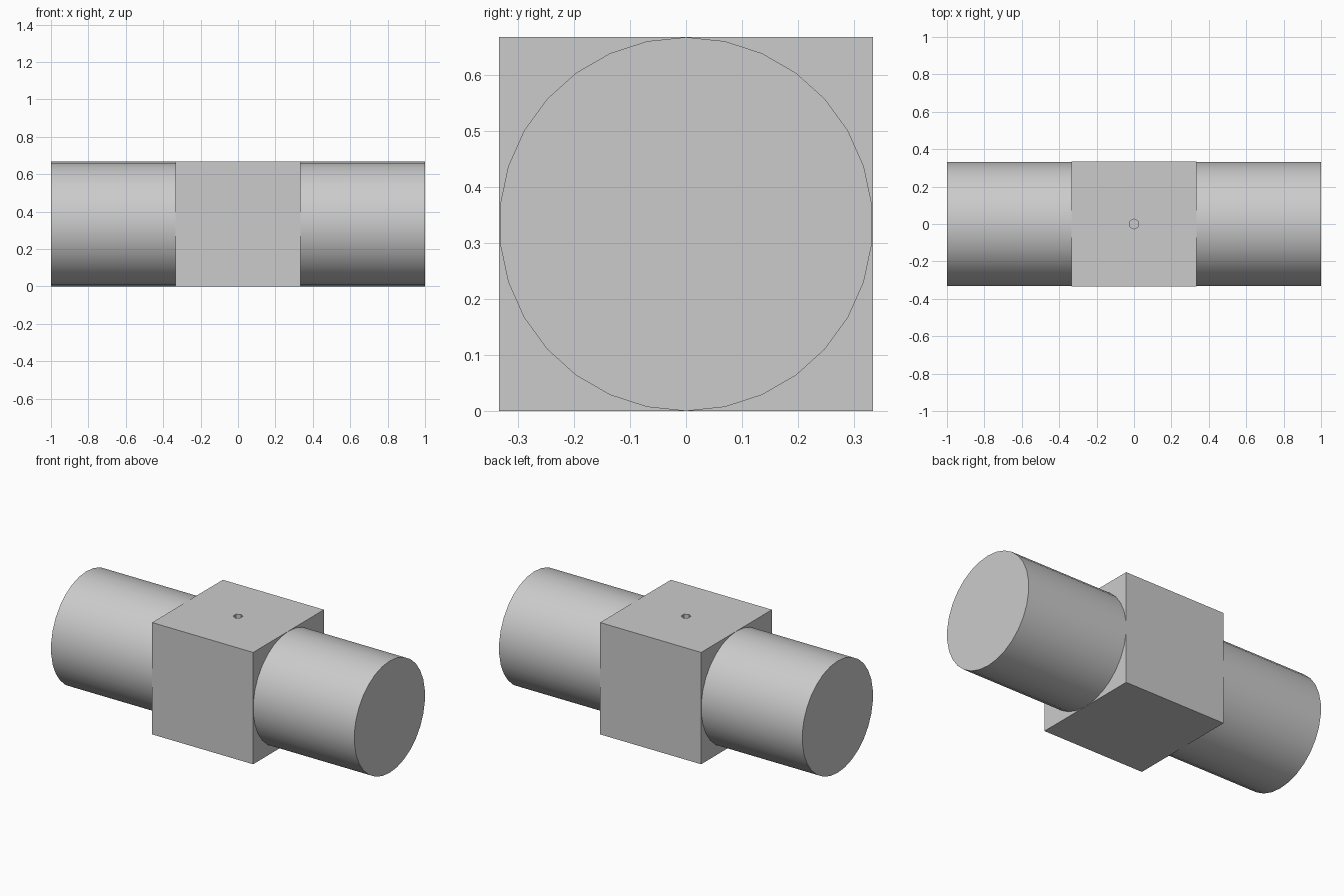
import bpy
import math

HALF = 1 / 3        # half the block width, also the shaft radius
OVERLAP = 0.01      # how far each shaft sinks into the block

old = bpy.data.objects.get("Cube")
if old:
    bpy.data.objects.remove(old, do_unlink=True)

# Single grey material
grey = bpy.data.materials.new("plain grey")
grey.use_nodes = True
colour = (0.6, 0.6, 0.6, 1)
grey.diffuse_color = colour
grey.node_tree.nodes["Principled BSDF"].inputs["Base Color"].default_value = colour


def finish(name):
    obj = bpy.context.active_object
    obj.name = name
    obj.data.materials.append(grey)
    return obj


# Central block
bpy.ops.mesh.primitive_cube_add(size=2 * HALF, location=(0, 0, HALF))
block = finish("centre_block")

# Small six-sided blind hole in the top of the block
bpy.ops.mesh.primitive_cylinder_add(vertices=6, radius=0.027, depth=2 * HALF,
                                    location=(0, 0, 2 * HALF))
cutter = finish("hole_cutter")
cutter.hide_render = True
cutter.hide_set(True)
cutter.display_type = 'WIRE'
hole = block.modifiers.new("top_hole", 'BOOLEAN')
hole.operation = 'DIFFERENCE'
hole.object = cutter

# Round shafts on both sides, with a vertex line at top and bottom
for name, side in (("left_shaft", 1), ("right_shaft", -1)):
    inner = HALF - OVERLAP
    bpy.ops.mesh.primitive_cylinder_add(
        vertices=30, radius=HALF, depth=1 - inner,
        location=(side * (1 + inner) / 2, 0, HALF),
        rotation=(math.pi / 2, 0, math.pi / 2))
    finish(name)
    bpy.ops.object.shade_smooth_by_angle(angle=math.radians(30))
